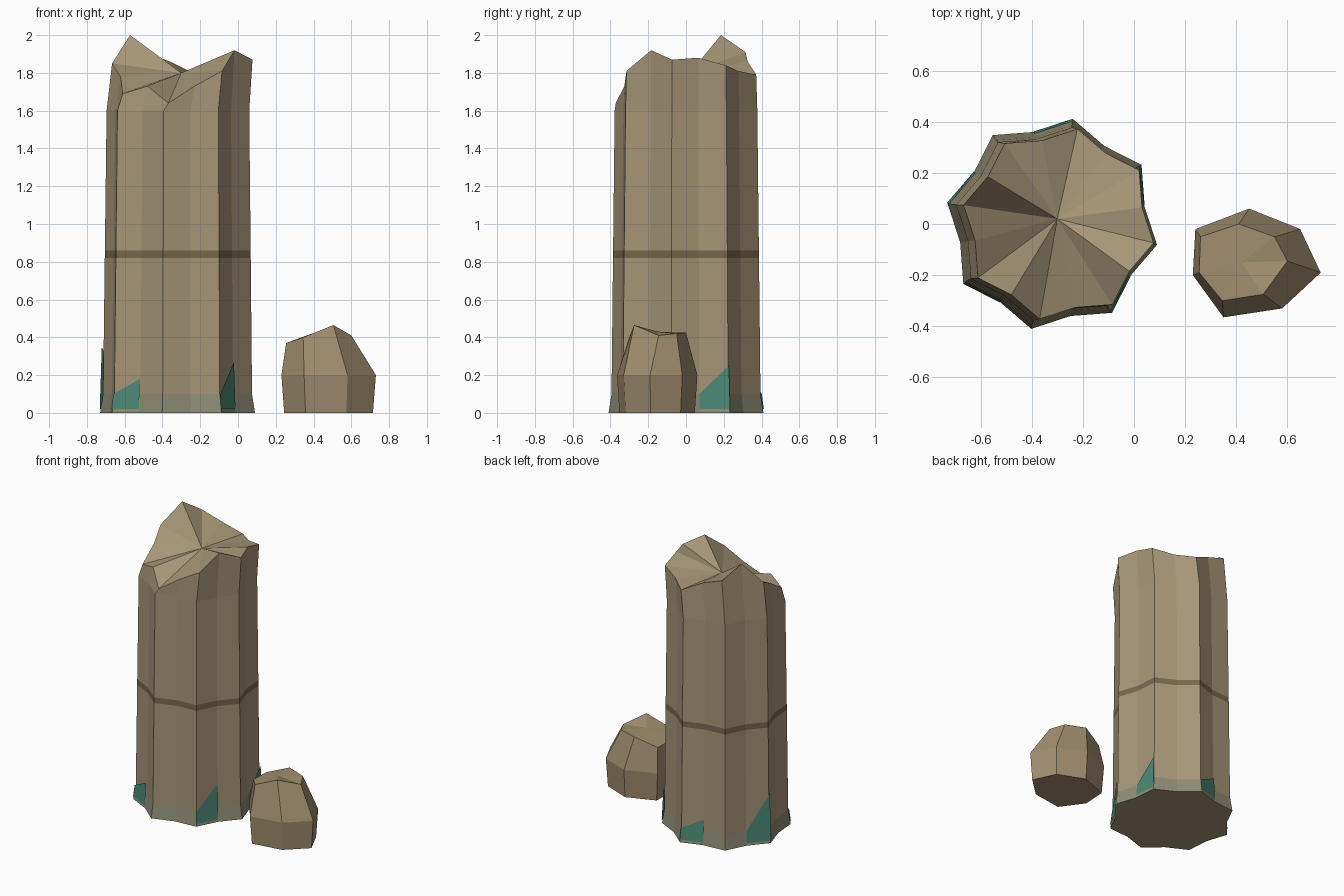
import bpy, math

if "Cube" in bpy.data.objects:
    bpy.data.objects.remove(bpy.data.objects["Cube"])

def material(name, rgb):
    m = bpy.data.materials.new(name)
    m.diffuse_color = (*rgb, 1)
    m.use_nodes = True
    m.node_tree.nodes["Principled BSDF"].inputs["Base Color"].default_value = m.diffuse_color
    return m

stone = material("sandstone", (0.39, 0.31, 0.19))
rock = material("rock", (0.36, 0.27, 0.16))
dark = material("seam", (0.19, 0.14, 0.075))
foot = material("mossy_foot", (0.27, 0.265, 0.18))
moss = material("moss", (0.07, 0.25, 0.18))

def make(name, verts, faces, mats, slots=None):
    me = bpy.data.meshes.new(name)
    me.from_pydata(verts, [], faces)
    for m in mats:
        me.materials.append(m)
    if slots:
        for p, s in zip(me.polygons, slots):
            p.material_index = s
    me.update()
    ob = bpy.data.objects.new(name, me)
    bpy.context.collection.objects.link(ob)
    return ob

def loft(rings, apex):
    """Stack equal-sized rings, cap the bottom flat and the top with a fan."""
    n = len(rings[0])
    verts = [v for r in rings for v in r] + [apex]
    faces = []
    for j in range(len(rings) - 1):
        for i in range(n):
            a, b = j * n + i, j * n + (i + 1) % n
            faces.append((a, b, b + n, a + n))
    t = (len(rings) - 1) * n
    faces += [(t + i, t + (i + 1) % n, len(verts) - 1) for i in range(n)]
    faces.append(tuple(reversed(range(n))))
    return verts, faces

# Broken fluted column: eight ridges alternating with eight valleys
N = 16
def flute(k, r, cx=-0.32, z=0.0):
    a = math.radians(-11.25 + 22.5 * k)
    r *= 1.0 if k % 2 == 0 else 0.878
    return (cx + r * math.cos(a), r * math.sin(a), z)

levels = [(0, 0.418, -0.32), (0.1, 0.402, -0.32), (0.82, 0.394, -0.319),
          (0.86, 0.3935, -0.319), (1.6, 0.385, -0.318)]
break_z = [1.87, 1.88, 1.84, 1.81, 1.79, 1.86, 1.91, 2.0,
           1.85, 1.78, 1.69, 1.73, 1.64, 1.73, 1.81, 1.92]
rings = [[flute(k, r, cx, z) for k in range(N)] for z, r, cx in levels]
rings.append([flute(k, 0.379, -0.295, break_z[k]) for k in range(N)])
verts, faces = loft(rings, (-0.30, 0.02, 1.80))
slots = [1] * N + [0] * N + [2] * N + [0] * (len(faces) - 3 * N)
make("broken_column", verts, faces, [stone, foot, dark], slots)

# Moss patches lying just outside single flute panels, rising to one side
for k, h in ((1, 0.25), (4, 0.18), (7, 0.35), (10, 0.18), (14, 0.27)):
    quad = [flute(k, 0.420, z=0.02), flute(k + 1, 0.420, z=0.02),
            flute(k + 1, 0.409, z=h), flute(k, 0.409, z=0.10)]
    make("moss_patch", quad, [(0, 1, 2, 3)], [moss])

# Seven-sided fallen rock
wide = [(0.24, -0.02), (0.23, -0.20), (0.35, -0.365), (0.58, -0.33),
        (0.73, -0.19), (0.65, -0.02), (0.45, 0.06)]
crown = [(0.26, -0.05, 0.37), (0.255, -0.19, 0.37), (0.345, -0.30, 0.40),
         (0.505, -0.275, 0.465), (0.60, -0.145, 0.41), (0.55, -0.05, 0.42),
         (0.41, 0.0, 0.425)]
base = [(0.47 + (x - 0.47) * 0.94, -0.16 + (y + 0.16) * 0.94, 0) for x, y in wide]
verts, faces = loft([base, [(x, y, 0.2) for x, y in wide], crown], (0.42, -0.15, 0.43))
make("fallen_rock", verts, faces, [rock])
